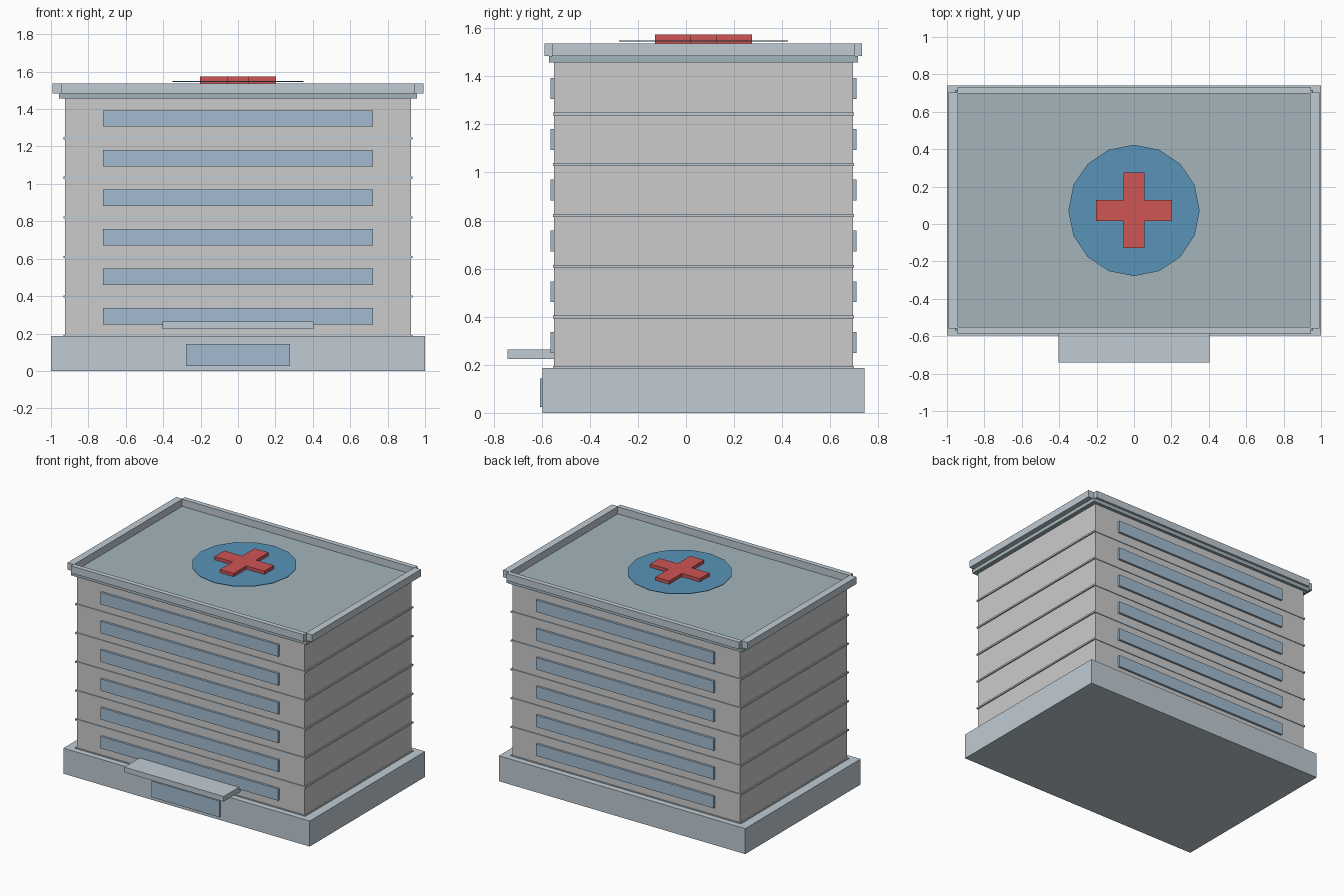
import bpy, bmesh, math

if "Cube" in bpy.data.objects:
    bpy.data.objects.remove(bpy.data.objects["Cube"])

CY = 0.0725          # y centre of the tower (canopy sticks out in front)
FLOORS, STEP, Z0 = 6, 0.2113, 0.187


def material(name, rgb):
    m = bpy.data.materials.new(name)
    m.diffuse_color = (*rgb, 1)
    m.use_nodes = True
    m.node_tree.nodes["Principled BSDF"].inputs["Base Color"].default_value = m.diffuse_color
    return m


TRIM = material("pale_trim", (0.52, 0.60, 0.65))
ROOF = material("roof_grey", (0.37, 0.46, 0.50))
GLASS = material("window_blue", (0.36, 0.50, 0.63))
BLUE = material("pad_blue", (0.10, 0.29, 0.48))
RED = material("cross_red", (0.62, 0.09, 0.09))


def finish(name, bm, mat):
    bmesh.ops.recalc_face_normals(bm, faces=bm.faces)
    me = bpy.data.meshes.new(name)
    bm.to_mesh(me)
    bm.free()
    if mat:
        me.materials.append(mat)
    ob = bpy.data.objects.new(name, me)
    bpy.context.collection.objects.link(ob)
    return ob


def prism(name, outline, z0, z1, mat=None):
    """Extrude a flat xy outline from z0 to z1."""
    bm = bmesh.new()
    face = bm.faces.new([bm.verts.new((x, y, z0)) for x, y in outline])
    top = bmesh.ops.extrude_face_region(bm, geom=[face])["geom"]
    verts = [v for v in top if isinstance(v, bmesh.types.BMVert)]
    bmesh.ops.translate(bm, verts=verts, vec=(0, 0, z1 - z0))
    return finish(name, bm, mat)


def box(name, x, y, z, mat=None):
    return prism(name, [(x[0], y[0]), (x[1], y[0]), (x[1], y[1]), (x[0], y[1])], *z, mat)


def slab(name, hx, hy, z, mat=None):
    return box(name, (-hx, hx), (CY - hy, CY + hy), z, mat)


# Podium and tower
slab("base", 1.0, 0.669, (0, 0.187), TRIM)
slab("tower", 0.925, 0.621, (0.187, 1.457))

# Floor bands and ribbon windows on front and back
for i in range(FLOORS):
    z = Z0 + STEP * i
    slab(f"floor_band_{i}", 0.934, 0.626, (z - 0.006, z + 0.006), TRIM)
    for side, s in (("front", -1), ("back", 1)):
        y = sorted((CY + s * 0.605, CY + s * 0.637))
        box(f"window_{side}_{i}", (-0.722, 0.722), y, (z + 0.062, z + 0.149), GLASS)

# Entrance door and canopy
box("entrance_door", (-0.277, 0.277), (-0.608, -0.58), (0.025, 0.144), GLASS)
box("entrance_canopy", (-0.403, 0.403), (-0.7415, -0.54), (0.225, 0.263), TRIM)

# Roof slab with four parapet walls that leave small corner notches
slab("roof_slab", 0.957, 0.643, (1.457, 1.484), ROOF)
for side, s in (("a", -1), ("b", 1)):
    box(f"parapet_long_{side}", (-0.945, 0.945),
        sorted((CY + s * 0.624, CY + s * 0.66)), (1.484, 1.536), TRIM)
    box(f"parapet_short_{side}", sorted((s * 0.941, s * 0.993)),
        (CY - 0.63, CY + 0.63), (1.484, 1.536), TRIM)

# Round landing pad, 16 sides
ring = [(0.351 * math.cos(k * math.pi / 8), CY + 0.351 * math.sin(k * math.pi / 8))
        for k in range(16)]
prism("landing_pad", ring, 1.545, 1.549, BLUE)

# Raised cross: one arm outline turned four times
A, B = 0.056, 0.202
cross = []
for k in range(4):
    c, s = round(math.cos(k * math.pi / 2)), round(math.sin(k * math.pi / 2))
    cross += [(c * x - s * y, CY + s * x + c * y) for x, y in ((B, -A), (B, A), (A, A))]
prism("roof_cross", cross, 1.537, 1.573, RED)
